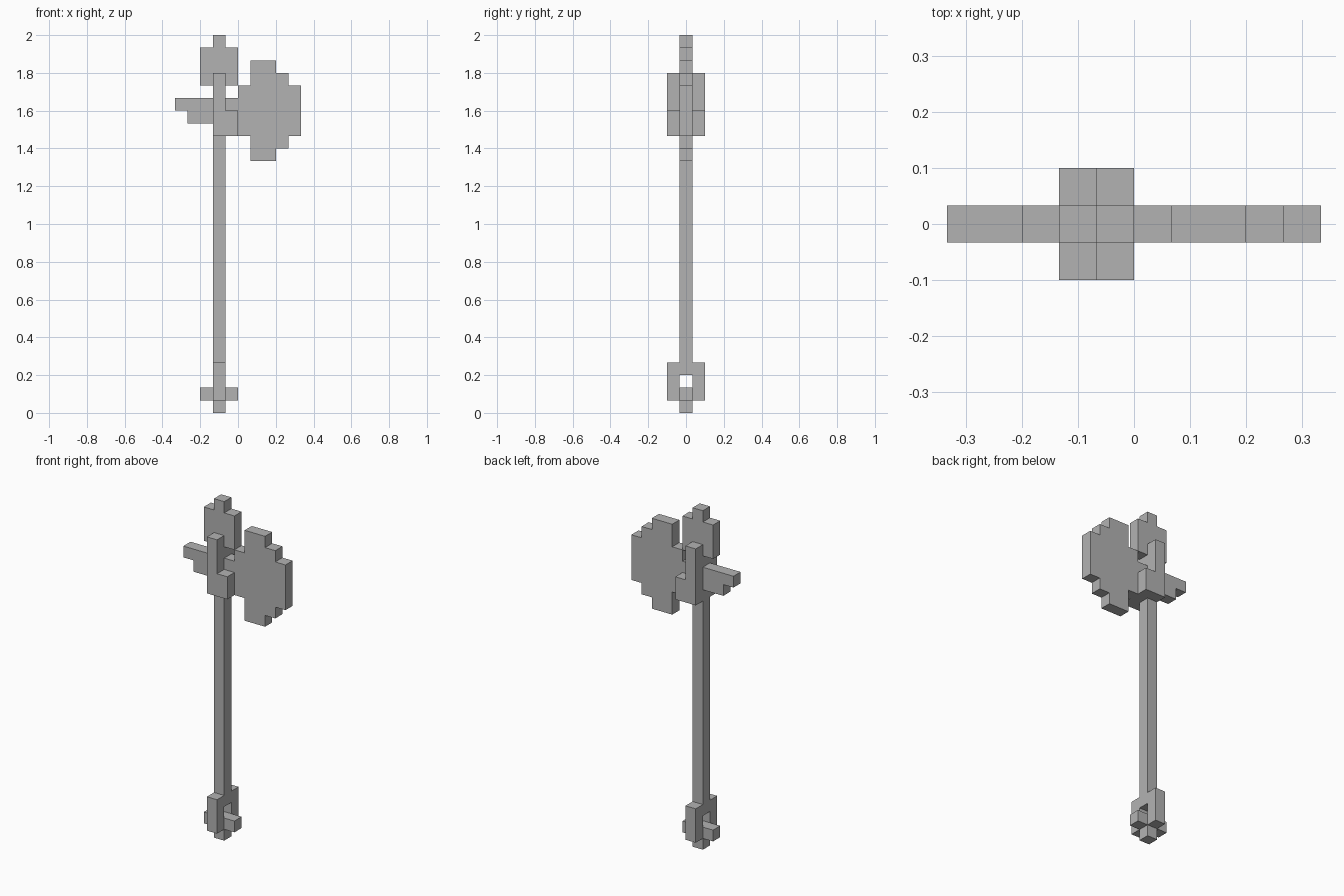
import bpy
import bmesh

U = 2 / 30  # size of one block

cube = bpy.data.objects.get("Cube")
if cube:
    bpy.data.objects.remove(cube, do_unlink=True)

grey = bpy.data.materials.new("plain grey")
grey.use_nodes = True
colour = (0.45, 0.45, 0.45, 1)
grey.diffuse_color = colour
grey.node_tree.nodes["Principled BSDF"].inputs["Base Color"].default_value = colour


def prism(name, profile, y0=-0.5, y1=0.5):
    """Extrude an (x, z) outline, in blocks, from y0 to y1."""
    bm = bmesh.new()
    face = bm.faces.new([bm.verts.new((x * U, y0 * U, z * U)) for x, z in profile])
    grown = bmesh.ops.extrude_face_region(bm, geom=[face])
    verts = [v for v in grown["geom"] if isinstance(v, bmesh.types.BMVert)]
    bmesh.ops.translate(bm, verts=verts, vec=(0, (y1 - y0) * U, 0))
    bmesh.ops.recalc_face_normals(bm, faces=bm.faces)
    mesh = bpy.data.meshes.new(name)
    bm.to_mesh(mesh)
    bm.free()
    mesh.materials.append(grey)
    obj = bpy.data.objects.new(name, mesh)
    bpy.context.collection.objects.link(obj)
    return obj


def box(name, x0, x1, z0, z1, y0=-0.5, y1=0.5):
    return prism(name, [(x0, z0), (x1, z0), (x1, z1), (x0, z1)], y0, y1)


# Handle
box("shaft", -2, -1, 3, 26)

# Top ornament with its point
prism("top_finial", [(-3, 26), (0, 26), (0, 29), (-1, 29), (-1, 30),
                     (-2, 30), (-2, 29), (-3, 29)])

# Stepped axe blade, symmetric about its middle height
upper = [(0, 2), (1, 2), (1, 4), (3, 4), (3, 3), (4, 3), (4, 2), (5, 2)]
lower = [(x, -z) for x, z in reversed(upper)]
prism("axe_blade", [(x, z + 24) for x, z in upper + lower])
box("blade_neck", -1, 0, 22, 25)

# Back spike
prism("back_spike", [(-2, 23), (-2, 25), (-5, 25), (-5, 24), (-4, 24), (-4, 23)])

# Cheek plates and pommel ring sides, front and back
cheek = [(-2, 22), (0, 22), (0, 24), (-1, 24), (-1, 27), (-2, 27)]
for side, y0 in (("front", -1.5), ("back", 0.5)):
    prism(side + "_cheek_plate", cheek, y0, y0 + 1)
    box(side + "_pommel_side", -2, -1, 1, 4, y0, y0 + 1)

# Pommel crossbar and foot
box("pommel_crossbar", -3, 0, 1, 2)
box("pommel_foot", -2, -1, 0, 1)
